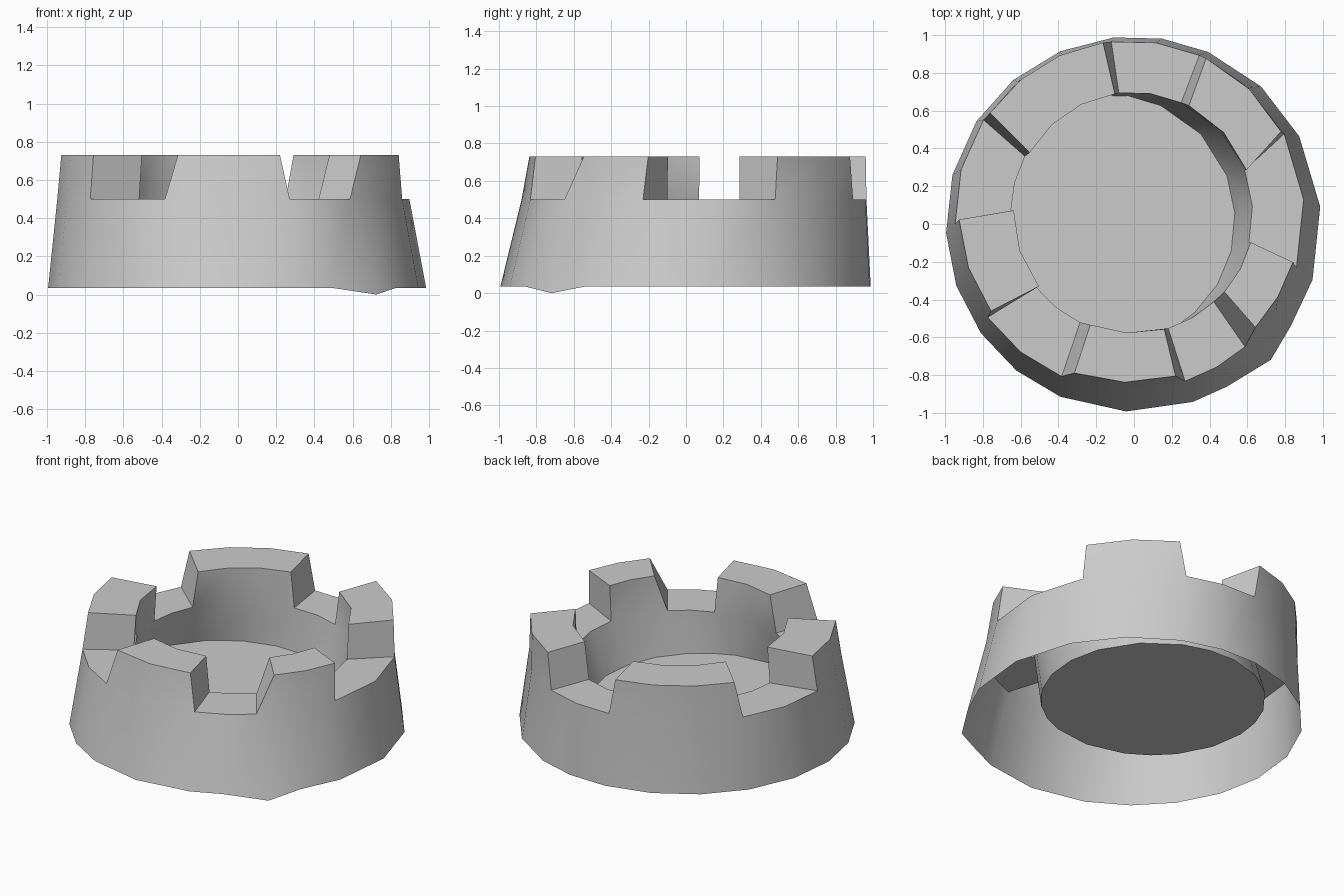
import bpy, bmesh
from math import atan2, cos, sin, radians, degrees, tau

if "Cube" in bpy.data.objects:
    bpy.data.objects.remove(bpy.data.objects["Cube"])

# Notch edges, anticlockwise from the right: outer xy, inner xy at notch floor,
# and how far (degrees) the edge leans at the top. Sectors alternate notch / merlon.
EDGES = [
    (0.86, -0.23, 0.65, -0.11, 0), (0.82, 0.49, 0.60, 0.29, 0),
    (0.34, 0.88, 0.24, 0.62, -3), (-0.12, 0.965, -0.08, 0.69, 3),
    (-0.81, 0.56, -0.60, 0.37, -2), (-0.95, 0.00, -0.64, 0.07, 0),
    (-0.74, -0.47, -0.50, -0.32, 0), (-0.38, -0.80, -0.29, -0.53, 4),
    (0.27, -0.83, 0.19, -0.58, -3), (0.57, -0.63, 0.43, -0.42, 6),
]

# Rings: centre x, centre y, radius, z
OUT_BOTTOM = (-0.003, 0.0, 0.993, 0.035)
OUT_MID = (-0.023, 0.045, 0.925, 0.5)
OUT_TOP = (-0.022, 0.067, 0.905, 0.73)
IN_FLOOR = (-0.13, 0.02, 0.665, 0.225)
IN_MID = (-0.012, 0.058, 0.64, 0.5)
IN_TOP = (0.0, 0.06, 0.637, 0.73)

bm = bmesh.new()


def point(ring, a, scale=1.0, dz=0.0):
    cx, cy, r, z = ring
    return bm.verts.new((cx + r * scale * cos(a), cy + r * scale * sin(a), z + dz))


def angles(ix, ring):
    """Increasing edge angles around a ring centre, closed by a full turn."""
    out = []
    for e in EDGES:
        a = atan2(e[ix + 1] - ring[1], e[ix] - ring[0])
        while out and a < out[-1]:
            a += tau
        out.append(a)
    return out + [out[0] + tau]


outer, inner = angles(0, OUT_MID), angles(2, IN_MID)
lean = [radians(e[4]) for e in EDGES] + [radians(EDGES[0][4])]

# Columns of vertices, one set per angle step
cols, sector_of, edge_cols = [], [], []
for s in range(10):
    n = max(2, round(degrees(outer[s + 1] - outer[s]) / 19))
    for k in range(n):
        t = k / n
        o = outer[s] + (outer[s + 1] - outer[s]) * t
        i = inner[s] + (inner[s + 1] - inner[s]) * t
        d = lean[s] + (lean[s + 1] - lean[s]) * t
        low = s == 9 and k == 0          # the one dipped corner of the skirt
        col = {
            "ob": point(OUT_BOTTOM, o + 0.07, 1.03, -0.035) if low
            else point(OUT_BOTTOM, o),
            "om": point(OUT_MID, o), "im": point(IN_MID, i),
            "fl": point(IN_FLOOR, i),
        }
        if s % 2 == 1 or k == 0:
            col["ot"] = point(OUT_TOP, o + d)
            col["it"] = point(IN_TOP, i + d)
        if k == 0:
            edge_cols.append(col)
        cols.append(col)
        sector_of.append(s)

# Skirt, inner wall, merlons and notch floors
for j, a in enumerate(cols):
    b = cols[(j + 1) % len(cols)]

    def quad(lo, hi):
        bm.faces.new((a[lo], b[lo], b[hi], a[hi]))

    quad("ob", "om")
    quad("im", "fl")
    if sector_of[j] % 2:
        quad("om", "ot")
        quad("ot", "it")
        quad("it", "im")
    else:
        quad("om", "im")

# Merlon side walls
for s, c in enumerate(edge_cols):
    f = [c["om"], c["ot"], c["it"], c["im"]]
    bm.faces.new(f if s % 2 == 0 else f[::-1])

# Recessed floor
bm.faces.new([c["fl"] for c in cols])
bmesh.ops.recalc_face_normals(bm, faces=bm.faces)
# An open shell may be flipped: the floor must face up
floor = max(bm.faces, key=lambda f: len(f.verts))
if floor.normal.z < 0:
    bmesh.ops.reverse_faces(bm, faces=bm.faces)

mesh = bpy.data.meshes.new("battlement_ring")
bm.to_mesh(mesh)
bm.free()
obj = bpy.data.objects.new("battlement_ring", mesh)
bpy.context.collection.objects.link(obj)
bpy.context.view_layer.objects.active = obj
obj.select_set(True)
bpy.ops.object.shade_smooth_by_angle(angle=radians(35))
